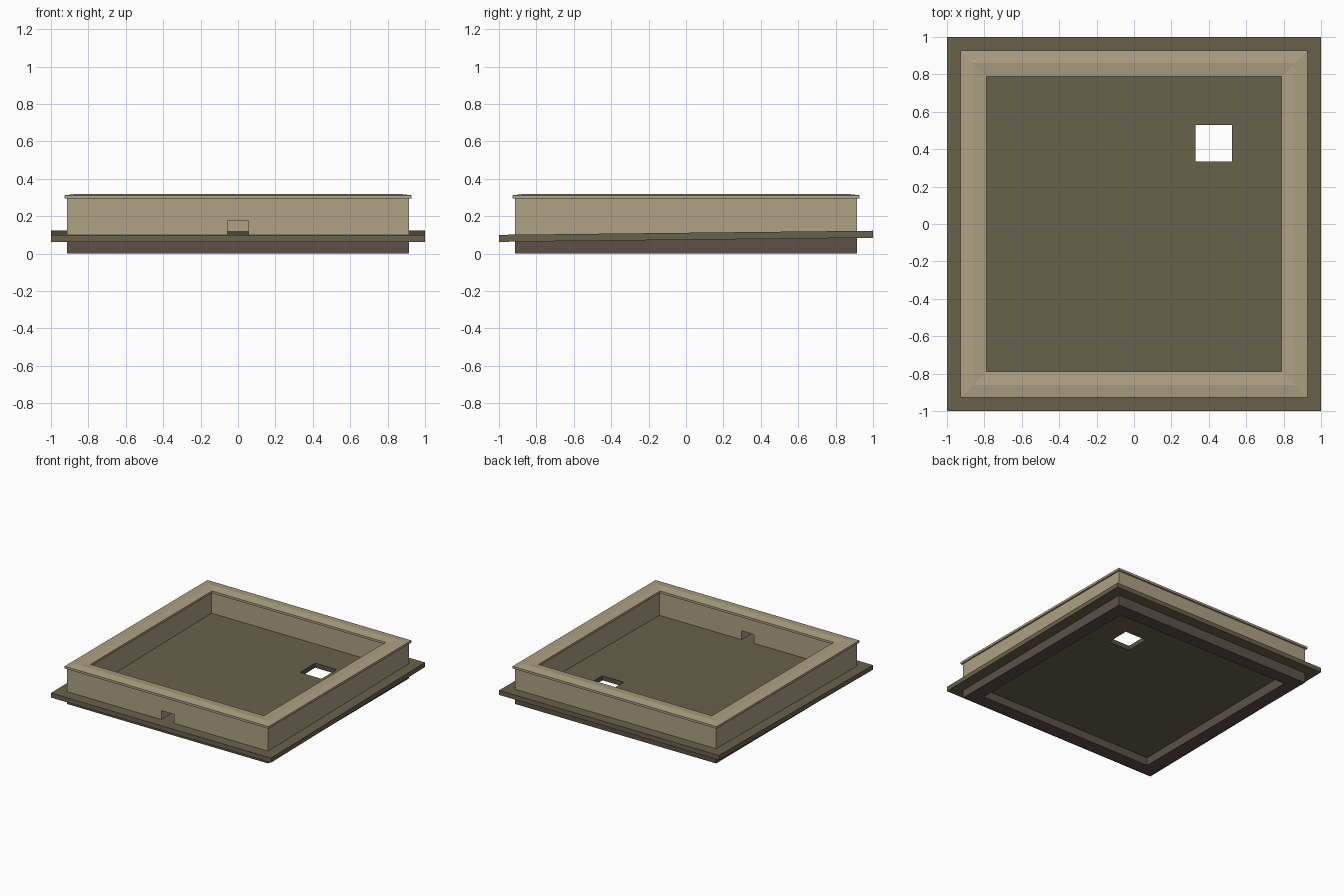
import bpy, bmesh

if "Cube" in bpy.data.objects:
    bpy.data.objects.remove(bpy.data.objects["Cube"])

SLOPE = 0.011  # deck fall towards the front


def material(name, rgb):
    m = bpy.data.materials.new(name)
    m.diffuse_color = (*rgb, 1)
    m.use_nodes = True
    m.node_tree.nodes["Principled BSDF"].inputs["Base Color"].default_value = m.diffuse_color
    return m


stone = material("pale_stone", (0.42, 0.36, 0.23))
roofing = material("roofing", (0.14, 0.12, 0.07))
brown = material("dark_brown", (0.11, 0.082, 0.066))


def square(h):
    return (-h, h, -h, h)


def frame(name, loops, mats, inner_mat=0):
    """Closed rectangular frame; each loop is (x0,x1,y0,y1), z, follows_slope."""
    bm = bmesh.new()
    rings = []
    for (x0, x1, y0, y1), z, sloped in loops:
        pts = [(x0, y0), (x1, y0), (x1, y1), (x0, y1)]
        rings.append([bm.verts.new((x, y, z + (SLOPE * y if sloped else 0)))
                      for x, y in pts])
    n = len(rings)
    for k in range(n):
        a, b = rings[k], rings[(k + 1) % n]
        for i in range(4):
            j = (i + 1) % 4
            f = bm.faces.new((a[i], a[j], b[j], b[i]))
            if k == n - 2:
                f.material_index = inner_mat
    bmesh.ops.recalc_face_normals(bm, faces=bm.faces)
    me = bpy.data.meshes.new(name)
    bm.to_mesh(me)
    bm.free()
    ob = bpy.data.objects.new(name, me)
    bpy.context.collection.objects.link(ob)
    for m in mats:
        me.materials.append(m)
    return ob


OUT, INN = 0.913, 0.803
LOW, TOP = 0.074, 0.1115
hatch = (0.33, 0.525, 0.335, 0.53)

# Supporting wall ring under the deck
frame("base_wall", [(square(OUT), 0, False), (square(OUT), LOW, True),
                    (square(INN), LOW, True), (square(INN), 0, False)], [brown])

# Gently sloping deck slab with hatch opening
frame("roof_deck", [(square(1), LOW, True), (square(1), TOP, True),
                    (hatch, TOP, True), (hatch, LOW, True)], [roofing, brown], 1)

# Parapet wall
parapet = frame("parapet", [(square(OUT), TOP, True), (square(OUT), 0.294, False),
                            (square(INN), 0.294, False), (square(INN), TOP, True)],
                [stone])

# Drain opening through the front parapet
bpy.ops.mesh.primitive_cube_add(size=1, location=(0, -0.86, 0.115))
cutter = bpy.context.object
cutter.name = "drain_cutter"
cutter.scale = (0.114, 0.3, 0.12)
cutter.hide_render = True
cutter.data.materials.append(stone)
mod = parapet.modifiers.new("drain_opening", 'BOOLEAN')
mod.object = cutter
mod.operation = 'DIFFERENCE'
mod.solver = 'EXACT'
bpy.context.view_layer.objects.active = parapet
bpy.ops.object.modifier_apply(modifier=mod.name)
bpy.data.objects.remove(cutter)

# Coping cap with a low ridge
frame("coping", [(square(0.927), 0.294, False), (square(0.927), 0.312, False),
                 (square(0.86), 0.32, False), (square(0.789), 0.312, False),
                 (square(0.789), 0.294, False)], [stone])
